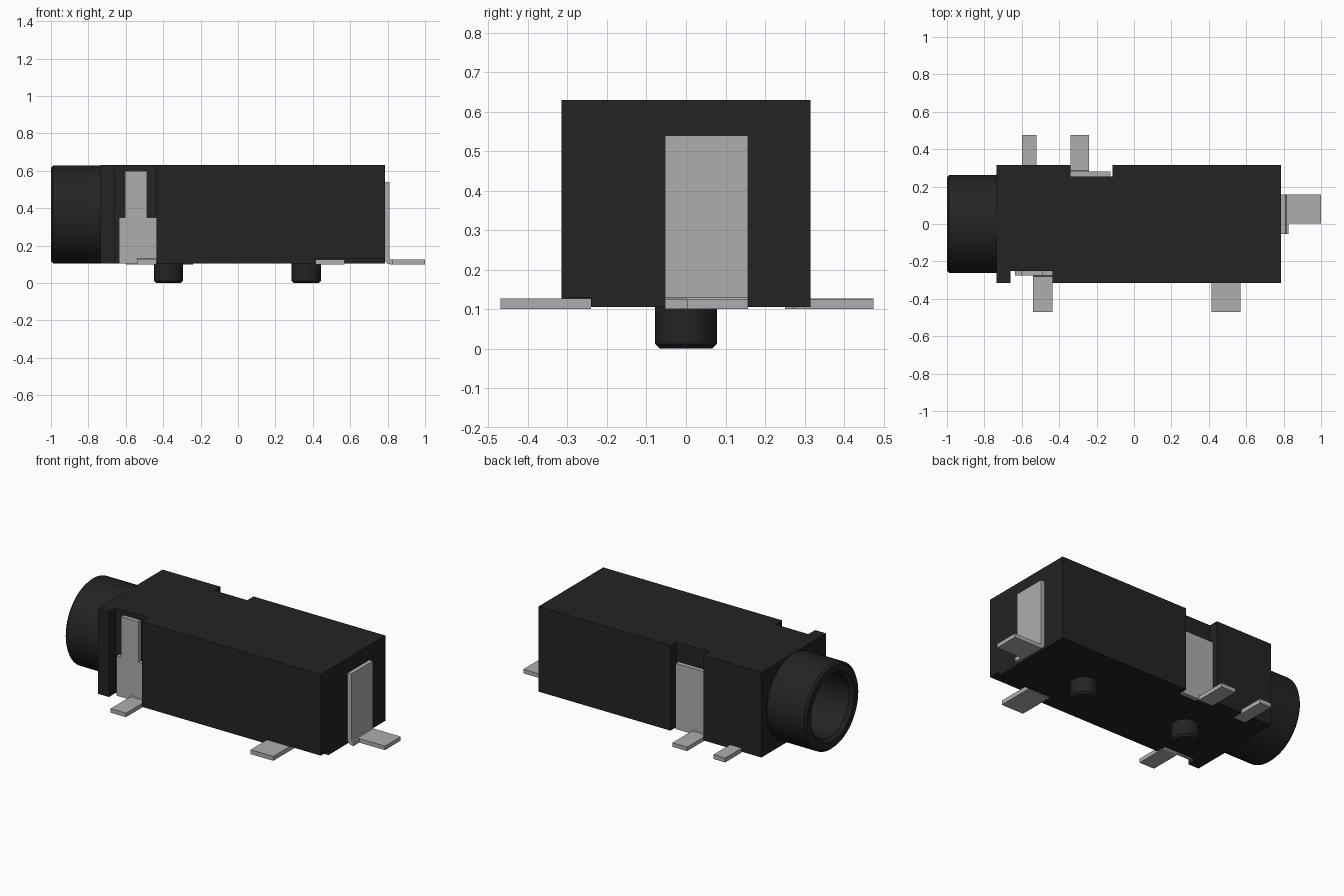
import bpy, bmesh, math
from mathutils import Vector

if "Cube" in bpy.data.objects:
    bpy.data.objects.remove(bpy.data.objects["Cube"])


def material(name, rgb):
    m = bpy.data.materials.new(name)
    m.diffuse_color = (*rgb, 1)
    m.use_nodes = True
    m.node_tree.nodes["Principled BSDF"].inputs["Base Color"].default_value = m.diffuse_color
    return m


BLACK = material("black plastic", (0.017, 0.017, 0.017))
METAL = material("tinned metal", (0.42, 0.42, 0.44))


def finish(name, bm, mat, smooth=False):
    bmesh.ops.recalc_face_normals(bm, faces=bm.faces)
    me = bpy.data.meshes.new(name)
    bm.to_mesh(me)
    bm.free()
    me.materials.append(mat)
    ob = bpy.data.objects.new(name, me)
    bpy.context.collection.objects.link(ob)
    if smooth:
        bpy.context.view_layer.objects.active = ob
        ob.select_set(True)
        bpy.ops.object.shade_smooth_by_angle(angle=math.radians(30))
        ob.select_set(False)
    return ob


def prism(bm, points, offset):
    """Extrude a flat outline along an offset vector."""
    face = bm.faces.new([bm.verts.new(p) for p in points])
    new = bmesh.ops.extrude_face_region(bm, geom=[face], use_keep_orig=True)
    verts = [g for g in new["geom"] if isinstance(g, bmesh.types.BMVert)]
    bmesh.ops.translate(bm, verts=verts, vec=Vector(offset))


def box(bm, x0, x1, y0, y1, z0, z1):
    prism(bm, [(x0, y0, z0), (x1, y0, z0), (x1, y1, z0), (x0, y1, z0)], (0, 0, z1 - z0))


def lathe(name, profile, centre, axis, closed):
    """Spin (radius, height) points round the x or z axis."""
    bm = bmesh.new()
    cx, cy, cz = centre
    pts = [(cx + h, cy, cz + r) if axis == "x" else (cx + r, cy, cz + h) for r, h in profile]
    vs = [bm.verts.new(p) for p in pts]
    edges = [bm.edges.new(e) for e in zip(vs, vs[1:])]
    if closed:
        edges.append(bm.edges.new((vs[-1], vs[0])))
    bmesh.ops.spin(bm, geom=vs + edges, cent=centre, steps=64, angle=math.tau,
                   axis=(1, 0, 0) if axis == "x" else (0, 0, 1))
    bmesh.ops.remove_doubles(bm, verts=bm.verts, dist=1e-5)
    return finish(name, bm, BLACK, True)


def bent_strip(bm, wall, tip, top, w0, w1, along):
    """L-shaped strip: upright against a wall, rounded bend, foot out to the tip."""
    t, r, s = 0.025, 0.03, math.copysign(1, tip - wall)
    bend = [(wall + s * (r - r * math.sin(a)), 0.10 + r - r * math.cos(a))
            for a in [math.pi / 2 * i / 6 for i in range(7)]]
    prof = [(tip, 0.10)] + bend + [(wall, top), (wall + s * t, top),
                                  (wall + s * t, 0.13), (wall + s * 0.03, 0.125), (tip, 0.125)]
    if along == "y":
        prism(bm, [(u, w0, z) for u, z in prof], (0, w1 - w0, 0))
    else:
        prism(bm, [(w0, u, z) for u, z in prof], (w1 - w0, 0, 0))


# Housing: footprint with a full-height notch on each long side
bm = bmesh.new()
foot = [(-.735, -.315), (-.66, -.315), (-.66, -.25), (-.435, -.25), (-.435, -.315),
        (.785, -.315), (.785, .315), (-.115, .315), (-.115, .255), (-.34, .255),
        (-.34, .315), (-.735, .315)]
prism(bm, [(x, y, 0.105) for x, y in foot], (0, 0, 0.525))
housing = finish("housing", bm, BLACK)

# Cutters: plug bore and the underside recess at the front right foot
bore = lathe("bore_cutter", [(0, -0.85), (0.19, -0.85), (0.19, 0.4), (0, 0.4)],
             (0, 0, 0.367), "x", False)
bm = bmesh.new()
box(bm, 0.415, 0.9, -0.4, -0.24, 0.0, 0.13)
recess = finish("recess_cutter", bm, BLACK)
for cutter in (bore, recess):
    mod = housing.modifiers.new(cutter.name, "BOOLEAN")
    mod.operation, mod.solver, mod.object = "DIFFERENCE", "EXACT", cutter
    cutter.hide_render = True
    cutter.hide_set(True)

# Round socket barrel with chamfered rim
lathe("socket_barrel",
      [(0.19, -0.73), (0.19, -0.98), (0.21, -1.0), (0.25, -1.0), (0.262, -0.988), (0.262, -0.73)],
      (0, 0, 0.367), "x", True)

# Locating pegs
for name, x in (("left_peg", -0.372), ("right_peg", 0.365)):
    lathe(name, [(0, 0), (0.066, 0), (0.078, 0.012), (0.078, 0.11), (0, 0.11)],
          (x, 0, 0), "z", False)

# Front contact: stepped upright plate with a bent foot
bm = bmesh.new()
bent_strip(bm, -0.25, -0.47, 0.35, -0.54, -0.435, "x")
box(bm, -0.637, -0.54, -0.275, -0.25, 0.105, 0.35)
box(bm, -0.605, -0.487, -0.275, -0.25, 0.35, 0.60)
finish("front_contact", bm, METAL)

# Back contact: wide upright plate with a narrower bent foot
bm = bmesh.new()
bent_strip(bm, 0.255, 0.475, 0.51, -0.34, -0.24, "x")
box(bm, -0.24, -0.125, 0.255, 0.28, 0.105, 0.51)
finish("back_contact", bm, METAL)

# End contact: upright plate on the end face, foot narrower past the bend
bm = bmesh.new()
bent_strip(bm, 0.785, 1.0, 0.54, 0.003, 0.157, "y")
bent_strip(bm, 0.785, 0.825, 0.54, -0.053, 0.003, "y")
finish("end_contact", bm, METAL)

# Flat feet that come straight out of the housing
for name, dims in (("front_flat_foot", (0.415, 0.57, -0.47, -0.24, 0.10, 0.127)),
                   ("back_flat_foot", (-0.60, -0.52, 0.25, 0.475, 0.10, 0.127))):
    bm = bmesh.new()
    box(bm, *dims)
    finish(name, bm, METAL)
